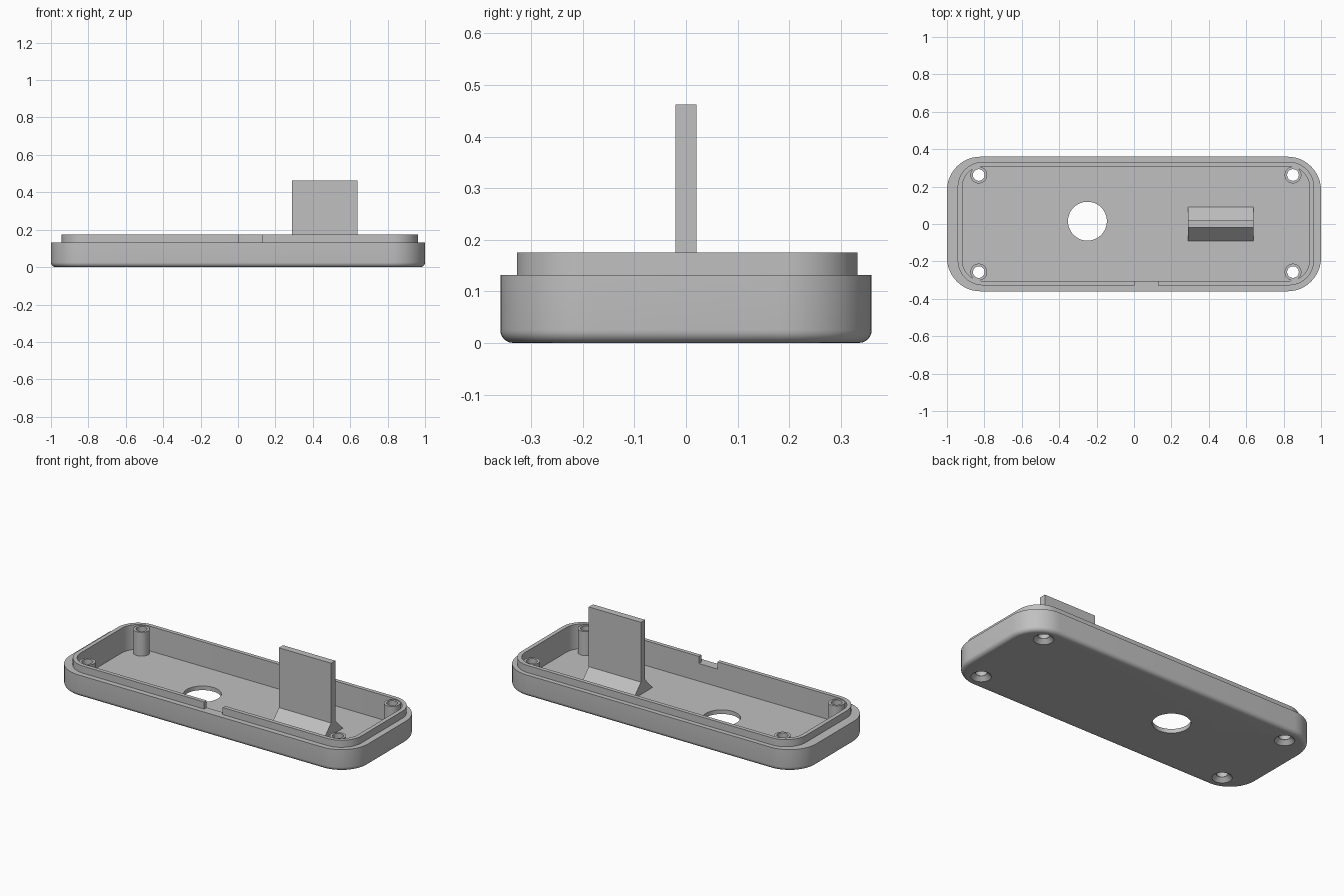
import bpy, bmesh, math

if "Cube" in bpy.data.objects:
    bpy.data.objects.remove(bpy.data.objects["Cube"], do_unlink=True)

grey = bpy.data.materials.new("plain grey")
grey.use_nodes = True
grey.diffuse_color = (0.53, 0.53, 0.53, 1)
grey.node_tree.nodes["Principled BSDF"].inputs["Base Color"].default_value = grey.diffuse_color

FLOOR, SHOULDER, RIM = 0.025, 0.132, 0.175
BOSS_TOP = 0.17
FILLET = 0.025


def make_object(name, bm):
    bmesh.ops.recalc_face_normals(bm, faces=bm.faces)
    mesh = bpy.data.meshes.new(name)
    bm.to_mesh(mesh)
    bm.free()
    mesh.materials.append(grey)
    obj = bpy.data.objects.new(name, mesh)
    bpy.context.collection.objects.link(obj)
    return obj


def rounded_rect(x0, x1, y0, y1, r, z, steps=12):
    corners = [(x1 - r, y1 - r), (x0 + r, y1 - r), (x0 + r, y0 + r), (x1 - r, y0 + r)]
    points = []
    for i, (cx, cy) in enumerate(corners):
        for k in range(steps + 1):
            a = math.pi / 2 * (i + k / steps)
            points.append((cx + r * math.cos(a), cy + r * math.sin(a), z))
    return points


def loft(name, loops, closed=False):
    """Skin a stack of equal loops, capping the ends unless closed on itself."""
    bm = bmesh.new()
    rings = [[bm.verts.new(p) for p in loop] for loop in loops]
    pairs = list(zip(rings, rings[1:]))
    if closed:
        pairs.append((rings[-1], rings[0]))
    else:
        bm.faces.new(rings[0])
        bm.faces.new(rings[-1])
    for a, b in pairs:
        for i in range(len(a)):
            j = (i + 1) % len(a)
            bm.faces.new((a[i], a[j], b[j], b[i]))
    return make_object(name, bm)


def lathe(name, x, y, profile, closed=False, sides=48):
    angles = [2 * math.pi * i / sides for i in range(sides)]
    return loft(name, [[(x + r * math.cos(a), y + r * math.sin(a), z) for a in angles]
                       for r, z in profile], closed)


def box(name, x0, x1, y0, y1, z0, z1):
    corners = [(x0, y0), (x1, y0), (x1, y1), (x0, y1)]
    return loft(name, [[(x, y, z) for x, y in corners] for z in (z0, z1)])


def cut(obj, cutter):
    cutter.hide_render = True
    mod = obj.modifiers.new("cut", "BOOLEAN")
    mod.operation, mod.solver, mod.object = "DIFFERENCE", "EXACT", cutter
    graph = bpy.context.evaluated_depsgraph_get()
    obj.data = bpy.data.meshes.new_from_object(obj.evaluated_get(graph))
    obj.modifiers.clear()
    bpy.data.objects.remove(cutter, do_unlink=True)


# Tray: filleted base, shoulder, raised lip and hollow inside
loops = []
for k in range(7):
    a = math.pi / 2 * k / 6
    d = FILLET * (1 - math.sin(a))
    loops.append(rounded_rect(-1 + d, 1 - d, -0.36 + d, 0.36 - d, 0.18 - d,
                              FILLET * (1 - math.cos(a))))
loops.append(rounded_rect(-1, 1, -0.36, 0.36, 0.18, SHOULDER))
for z in (SHOULDER, RIM):
    loops.append(rounded_rect(-0.943, 0.963, -0.328, 0.332, 0.135, z))
for z in (RIM, FLOOR):
    loops.append(rounded_rect(-0.918, 0.938, -0.304, 0.308, 0.11, z))
tray = loft("tray", loops)

# Round opening in the floor and notch in the front lip
cut(tray, lathe("opening_cutter", -0.249, 0.015, [(0.104, -0.1), (0.104, 0.1)]))
cut(tray, box("notch_cutter", 0.003, 0.127, -0.345, -0.28, SHOULDER, 0.3))

# Screw bosses with countersunk holes
smooth = [tray]
for side, x in (("right", -0.83), ("left", 0.85)):
    for end, y in (("front", -0.257), ("back", 0.262)):
        cut(tray, lathe("countersink_cutter", x, y,
                        [(0.058, -0.003), (0.031, 0.024), (0.031, 0.06)]))
        smooth.append(lathe(f"screw_boss_{end}_{side}", x, y,
                            [(0.045, FLOOR - 0.002), (0.045, BOSS_TOP),
                             (0.031, BOSS_TOP), (0.031, FLOOR - 0.002)], closed=True))

# Upright fin with a sloped foot on both sides
profile = [(-0.092, FLOOR - 0.001), (-0.092, FLOOR), (-0.02, 0.1), (-0.02, 0.462)]
outline = profile + [(-y, z) for y, z in reversed(profile)]
loft("upright_fin", [[(x, y, z) for y, z in outline] for x in (0.288, 0.638)])

# Smooth the rounded parts and keep the crisp edges
bpy.ops.object.select_all(action="DESELECT")
for obj in smooth:
    obj.select_set(True)
bpy.context.view_layer.objects.active = tray
bpy.ops.object.shade_smooth_by_angle(angle=math.radians(30))
